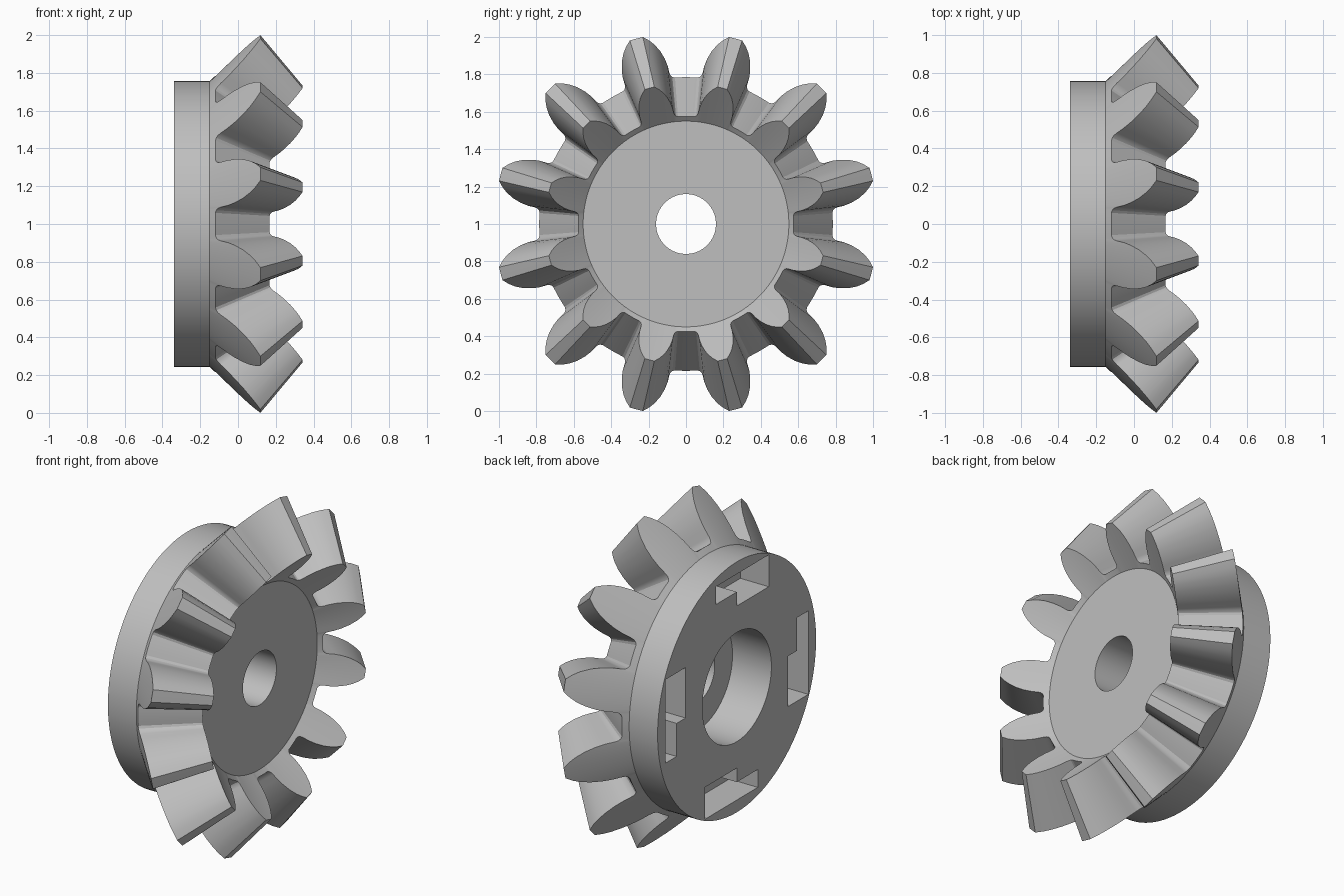
import bpy
import bmesh
from math import sin, cos, radians

TEETH = 12
APEX = 0.955        # where all tooth lines meet on the axis
INNER_SCALE = 0.733  # inner tooth end relative to the outer end

cube = bpy.data.objects.get("Cube")
if cube:
    bpy.data.objects.remove(cube, do_unlink=True)

steel = bpy.data.materials.new("grey_steel")
steel.use_nodes = True
grey = (0.52, 0.52, 0.52, 1)
steel.diffuse_color = grey
steel.node_tree.nodes["Principled BSDF"].inputs["Base Color"].default_value = grey


def make_object(name, bm):
    bmesh.ops.recalc_face_normals(bm, faces=bm.faces)
    mesh = bpy.data.meshes.new(name)
    bm.to_mesh(mesh)
    bm.free()
    mesh.materials.append(steel)
    obj = bpy.data.objects.new(name, mesh)
    bpy.context.collection.objects.link(obj)
    return obj


# Half a tooth from tip to mid-gap: (degrees from tooth centre, radius)
half = [(0, 1.026), (2.0, 1.026), (3.7, 1.0), (5.1, 0.972), (6.5, 0.935),
        (7.7, 0.89), (8.4, 0.85), (8.7, 0.815), (9.0, 0.80), (9.7, 0.79),
        (10.7, 0.785), (12.8, 0.785), (15, 0.785)]
tooth = [(-a, r) for a, r in reversed(half[1:-1])] + half
outline = [(radians(15 + 30 * k + a), r) for k in range(TEETH) for a, r in tooth]


def circle(x, radius):
    return [(x, radius * cos(a), 1 + radius * sin(a)) for a, _ in outline]


def tooth_ring(scale):
    ring = []
    for a, r in outline:
        x = -0.115 + (r - 0.79) * 0.99
        ring.append((APEX + (x - APEX) * scale,
                     r * scale * cos(a), 1 + r * scale * sin(a)))
    return ring


# Gear body: closed loft from the counterbore, over the teeth, to the bore
rings = [circle(-0.08, 0.33), circle(-0.34, 0.33), circle(-0.34, 0.757),
         circle(-0.15, 0.757), tooth_ring(1), tooth_ring(INNER_SCALE),
         circle(0.145, 0.55), circle(0.145, 0.16), circle(-0.08, 0.16)]
bm = bmesh.new()
loops = [[bm.verts.new(p) for p in ring] for ring in rings]
n = len(outline)
for a, b in zip(loops, loops[1:] + loops[:1]):
    for i in range(n):
        j = (i + 1) % n
        bm.faces.new((a[i], a[j], b[j], b[i]))
gear = make_object("bevel_gear", bm)

# Four L-shaped drive pockets in the back face
pocket = [(-0.305, 0.49), (0, 0.49), (0, 0.575), (0.2, 0.575),
          (0.2, 0.683), (-0.305, 0.683)]
bm = bmesh.new()
for k in range(4):
    c, s = round(cos(radians(90 * k))), round(sin(radians(90 * k)))
    base = bm.faces.new([bm.verts.new((-0.4, u * c - v * s, 1 + u * s + v * c))
                         for u, v in pocket])
    top = bmesh.ops.extrude_face_region(bm, geom=[base])["geom"]
    moved = [e for e in top if isinstance(e, bmesh.types.BMVert)]
    bmesh.ops.translate(bm, verts=moved, vec=(0.25, 0, 0))
cutter = make_object("pocket_cutter", bm)
cutter.hide_render = True

bpy.ops.object.select_all(action='DESELECT')
bpy.context.view_layer.objects.active = gear
gear.select_set(True)
cut = gear.modifiers.new("pockets", 'BOOLEAN')
cut.operation = 'DIFFERENCE'
cut.solver = 'EXACT'
cut.object = cutter
bpy.ops.object.modifier_apply(modifier=cut.name)
bpy.data.objects.remove(cutter, do_unlink=True)
bpy.ops.object.shade_smooth_by_angle(angle=radians(25))
